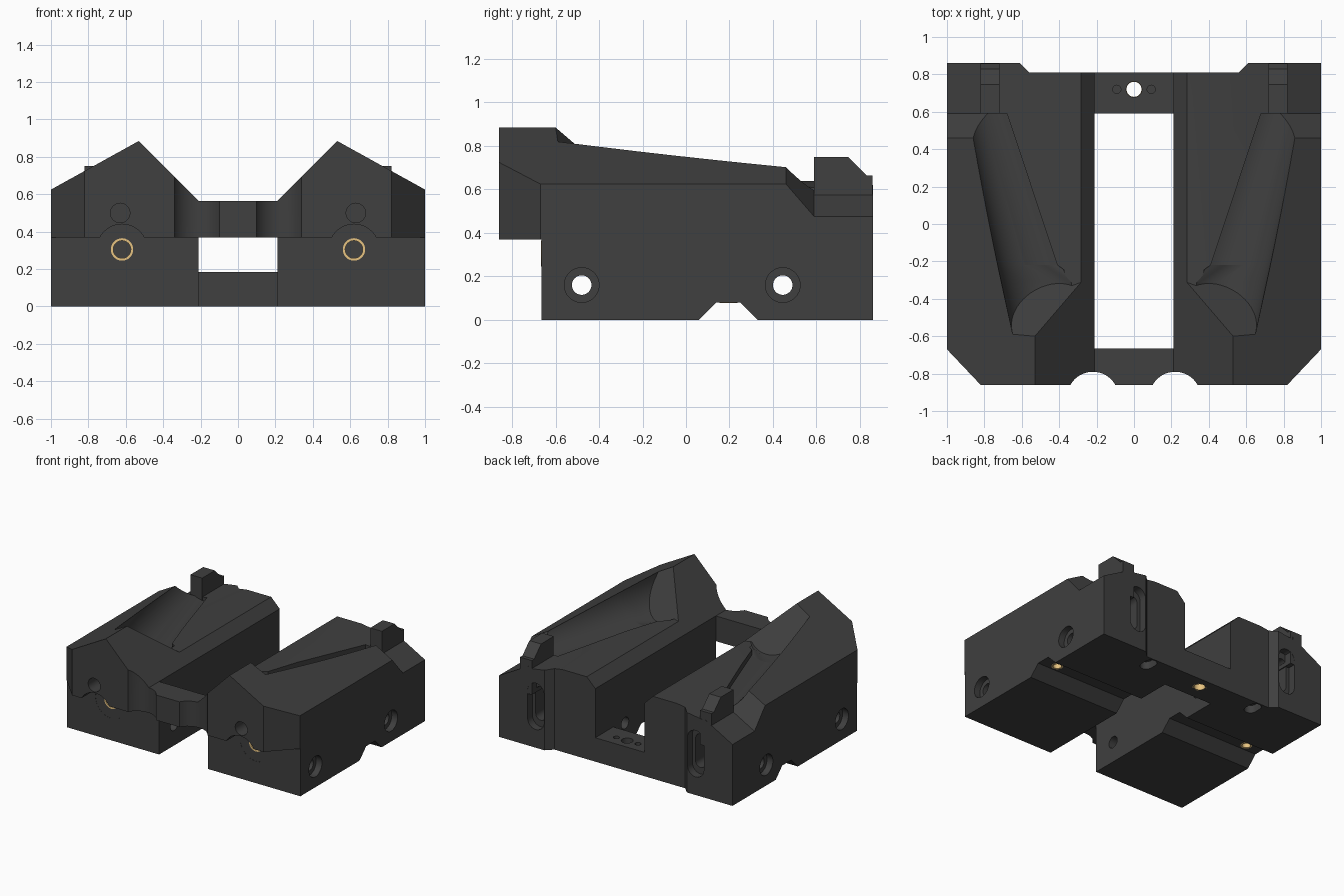
import bpy, bmesh, math
from mathutils import Vector

if "Cube" in bpy.data.objects:
    bpy.data.objects.remove(bpy.data.objects["Cube"])


def material(name, col):
    m = bpy.data.materials.new(name)
    m.diffuse_color = (*col, 1)
    m.use_nodes = True
    m.node_tree.nodes["Principled BSDF"].inputs["Base Color"].default_value = m.diffuse_color
    return m


DARK = material("dark_plastic", (0.05, 0.05, 0.05))
BRASS = material("brass", (0.8, 0.55, 0.22))


def finish(bm, name, mat=DARK):
    bmesh.ops.recalc_face_normals(bm, faces=bm.faces[:])
    me = bpy.data.meshes.new(name)
    bm.to_mesh(me)
    bm.free()
    ob = bpy.data.objects.new(name, me)
    bpy.context.collection.objects.link(ob)
    me.materials.append(mat)
    return ob


def loft(name, sections, planes=(), mat=DARK):
    """Skin equal-length rings, cap them, then keep the side each plane's normal points to."""
    bm = bmesh.new()
    rings = [[bm.verts.new(p) for p in s] for s in sections]
    n = len(rings[0])
    for a, b in zip(rings, rings[1:]):
        for i in range(n):
            bm.faces.new((a[i], a[(i + 1) % n], b[(i + 1) % n], b[i]))
    bm.faces.new(rings[0])
    bm.faces.new(rings[-1])
    for co, no in planes:
        r = bmesh.ops.bisect_plane(bm, geom=bm.verts[:] + bm.edges[:] + bm.faces[:],
                                   plane_co=co, plane_no=no, clear_inner=True)
        cut_edges = [e for e in r["geom_cut"] if isinstance(e, bmesh.types.BMEdge)]
        bmesh.ops.holes_fill(bm, edges=cut_edges, sides=0)
    return finish(bm, name, mat)


def prism(name, pts, axis, a, b, planes=()):
    place = {"x": lambda p, t: (t, p[0], p[1]),
             "y": lambda p, t: (p[0], t, p[1]),
             "z": lambda p, t: (p[0], p[1], t)}[axis]
    return loft(name, [[place(p, t) for p in pts] for t in (a, b)], planes)


def circle(u, v, r, n=32):
    return [(u + r * math.cos(2 * math.pi * i / n), v + r * math.sin(2 * math.pi * i / n)) for i in range(n)]


def capsule(u, v, w, h):
    r, s = w / 2, h / 2 - w / 2
    return [(u + r * math.cos(math.pi * i / 12), v + s + r * math.sin(math.pi * i / 12)) for i in range(13)] + \
           [(u - r * math.cos(math.pi * i / 12), v - s - r * math.sin(math.pi * i / 12)) for i in range(13)]


def rect(u0, v0, u1, v1):
    return [(u0, v0), (u1, v0), (u1, v1), (u0, v1)]


def apply(ob, kind, **props):
    m = ob.modifiers.new(kind, kind)
    for k, v in props.items():
        setattr(m, k, v)
    bpy.context.view_layer.objects.active = ob
    bpy.ops.object.modifier_apply(modifier=m.name)


def cut(ob, *cutters):
    for c in cutters:
        c.hide_render = True
        apply(ob, "BOOLEAN", operation="DIFFERENCE", solver="EXACT", object=c)
        bpy.data.objects.remove(c)


def smooth(ob):
    bpy.ops.object.select_all(action="DESELECT")
    ob.select_set(True)
    bpy.context.view_layer.objects.active = ob
    bpy.ops.object.shade_smooth_by_angle(angle=math.radians(22))


# Side block: roof-shaped profile
block = prism("side_blocks", [(.21, 0), (1, 0), (1, .625), (.53, .885), (.21, .565)], "y", -.86, .86)

# Undercut front, chamfered front corner, stepped back face, front scallop, floor groove
cut(block,
    prism("undercut", rect(-1, -.1, -.665, .37), "x", 0, 1.1),
    prism("corner", [(.82, -.86), (.80, -.9), (1.1, -.9), (1.1, -.67), (1, -.67)], "z", -.1, 1.2),
    prism("back_step", [(.1, .81), (.56, .81), (.62, .87), (.62, .9), (.1, .9)], "z", -.1, 1.2),
    prism("scallop", circle(.22, -.928, .138, 48), "z", -.1, 1.2),
    prism("groove", [(.04, -.02), (.06, 0), (.14, .08), (.25, .08), (.33, 0), (.35, -.02)], "x", 0, 1.1))

# Rear outer shoulder, sunk parallel to the roof
def roof(x):
    return .625 + .553 * (1 - x)

shoulder = [(.46, 0), (.59, -.15), (.9, -.15), (.9, .4), (.46, .4)]
cut(block, loft("shoulder", [[(x, y, roof(x) + d) for y, d in shoulder] for x in (.68, 1.1)]))

# Low deck on the inner side, stopped by the slanted end face
END = (Vector((.53, -.6, .885)), Vector((.27, .755, .61)))
LINE = (Vector((.45, -.22, 0)), Vector((-.81, .27, 0)))
cut(block, prism("deck", [(.1, .638), (.49, .638), (.74, .60), (.74, 1.2), (.1, 1.2)],
                 "y", -.9, .9, (END, LINE)))

# Rounded trough running outward towards the back
R, CZ, N = .22, .795, 24

def trough_section(y, x_in=None):
    cx = .51 + .222 * (y + .22)
    a0 = math.pi if x_in is None else math.acos(max(-1, min(1, (x_in - cx) / R)))
    arc = [a0 * (1 - i / N) for i in range(N + 1)]
    pts = [(cx + R * math.cos(a), y, CZ - R * math.sin(a)) for a in arc]
    return [(pts[0][0], y, 1.2)] + pts + [(pts[-1][0], y, 1.2)]

cut(block, loft("trough", [trough_section(-.8), trough_section(-.31, .28),
                           trough_section(-.22, .41), trough_section(.592, .68)], (END,)))

# Holes: side bores with counterbores, front screw holes, back slots, floor holes
for y in (-.48, .445):
    cut(block, prism("bore", circle(y, .16, .045), "x", 0, 1.1),
        prism("counterbore", circle(y, .16, .08), "x", .95, 1.1))
cut(block,
    prism("front_arch", circle(.62, .305, .135), "y", -.9, -.664),
    prism("insert_hole", circle(.62, .305, .06), "y", -.7, -.5),
    prism("screw_hole", circle(.63, .5, .052), "y", -.9, -.72),
    prism("slot_outer", capsule(.685, .32, .14, .36), "y", .8, .9),
    prism("slot_inner", capsule(.685, .32, .085, .26), "y", .7, .9),
    prism("floor_insert_hole", circle(.87, .195, .042), "z", -.1, .2),
    prism("floor_slot", capsule(.48, .73, .09, .14), "z", -.1, .06))
apply(block, "MIRROR", use_mirror_merge=False)
smooth(block)

# Rear stop posts
post = prism("rear_posts", [(.59, .4), (.859, .4), (.859, .665), (.83, .665), (.745, .75), (.59, .75)],
             "x", .72, .82)
apply(post, "MIRROR", use_mirror_merge=False)

# Front bridge with scallops
bridge = prism("front_bridge", rect(-.21, .37, .21, .565), "y", -.86, -.665)
cut(bridge, *[prism("scallop", circle(s * .22, -.928, .138, 48), "z", 0, 1) for s in (-1, 1)])
smooth(bridge)

# Rear cross bar with its holes
bar = prism("rear_bar", rect(-.21, 0, .21, .185), "y", .59, .81)
cut(bar, prism("hole", circle(0, .72, .042), "z", -.1, .3),
    *[prism("pin_hole", circle(s * .092, .72, .022), "z", .1, .3) for s in (-1, 1)])
smooth(bar)


# Brass threaded inserts
def ring(name, frame, r_out, r_in, t0, t1):
    bm = bmesh.new()
    prof = [(r_out, t0), (r_out, t1), (r_in, t1), (r_in, t0)]
    rings = [[bm.verts.new(frame(p[0], p[1], t)) for p in circle(0, 0, r)] for r, t in prof]
    for a, b in zip(rings, rings[1:] + rings[:1]):
        for i in range(32):
            j = (i + 1) % 32
            bm.faces.new((a[i], a[j], b[j], b[i]))
    smooth(finish(bm, name, BRASS))


for s, side in ((-1, "left"), (1, "right")):
    ring(f"front_insert_{side}", lambda u, v, t, s=s: (s * .62 + u, t, .305 + v), .06, .047, -.666, -.54)
    ring(f"floor_insert_{side}", lambda u, v, t, s=s: (s * .87 + u, .195 + v, t), .042, .03, .078, .19)
ring("bar_insert", lambda u, v, t: (u, .72 + v, t), .05, .04, -.0, .1)
